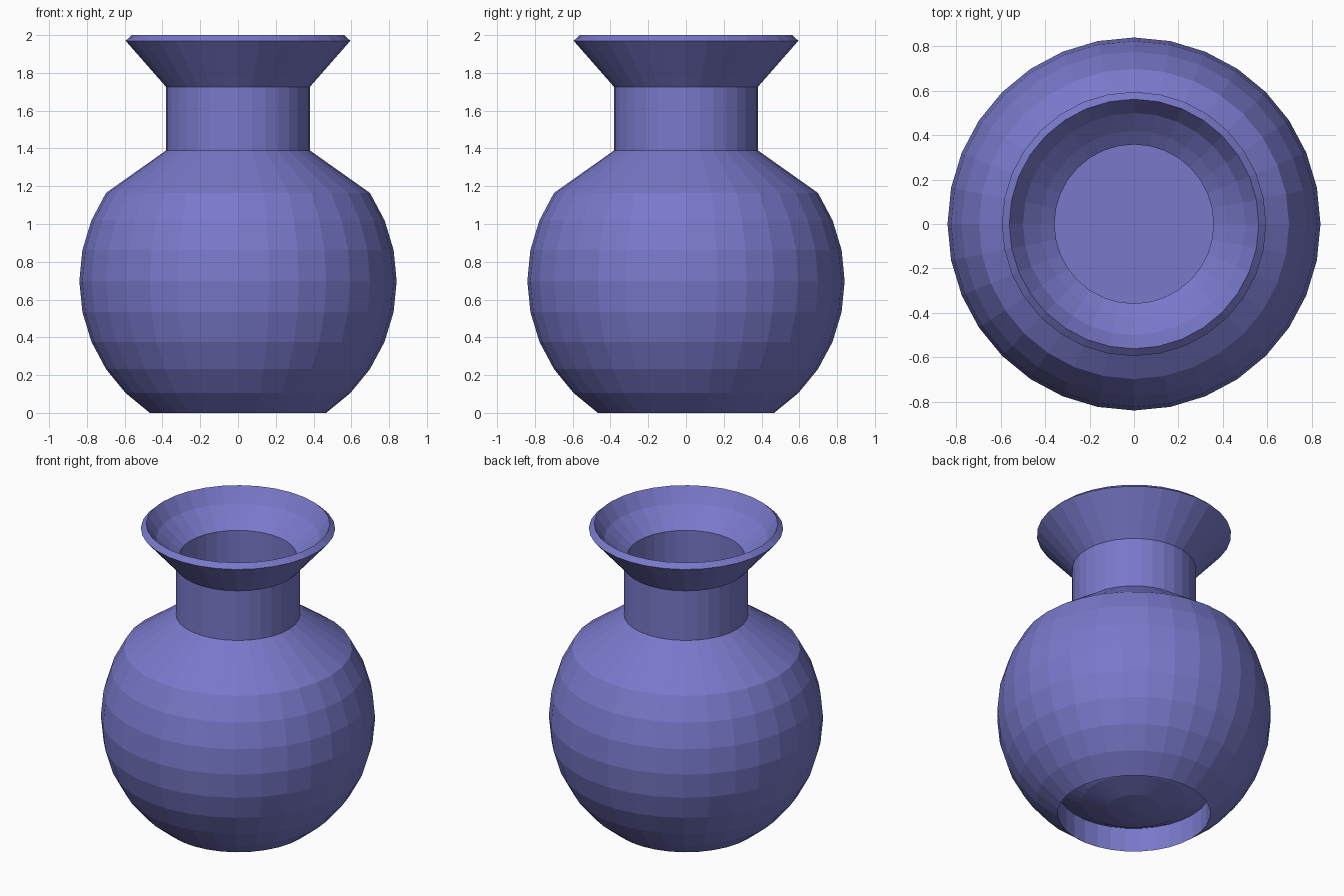
import bpy, bmesh
from math import sin, cos, pi, radians

if "Cube" in bpy.data.objects:
    bpy.data.objects.remove(bpy.data.objects["Cube"])

SIDES = 32
R, CZ = 0.84, 0.698      # body ball radius and centre height
STEP = 11.25             # latitude step in degrees


def ball(k, lift=0.0):
    """Profile point on the body ball at latitude row k."""
    a = radians(STEP * k)
    return (R * cos(a), CZ + R * sin(a) + lift)


def lathe(name, profile, mat):
    """Turn an (r, z) profile around z; r = 0 ends become a single pole vertex."""
    bm = bmesh.new()
    rings = []
    for r, z in profile:
        n = SIDES if r > 1e-6 else 1
        rings.append([bm.verts.new((r * cos(2 * pi * i / SIDES), r * sin(2 * pi * i / SIDES), z))
                      for i in range(n)])
    for a, b in zip(rings, rings[1:]):
        for i in range(SIDES):
            j = (i + 1) % SIDES
            quad = [a[i % len(a)], a[j % len(a)], b[j % len(b)], b[i % len(b)]]
            bm.faces.new(list(dict.fromkeys(quad)))
    bmesh.ops.recalc_face_normals(bm, faces=bm.faces[:])
    me = bpy.data.meshes.new(name)
    bm.to_mesh(me)
    bm.free()
    me.materials.append(mat)
    ob = bpy.data.objects.new(name, me)
    bpy.context.collection.objects.link(ob)
    return ob


glaze = bpy.data.materials.new("blue_violet_glaze")
glaze.diffuse_color = (0.19, 0.19, 0.60, 1)
glaze.use_nodes = True
glaze.node_tree.nodes["Principled BSDF"].inputs["Base Color"].default_value = glaze.diffuse_color

# Recessed underside: the ball's lower cap pushed up inside the foot
underside = [(0, CZ - R + 0.163)] + [ball(k, 0.163) for k in (-7, -6, -5)]

# Rounded body, from the foot ring up to the shoulder
foot = [(ball(-5)[0], 0.0)]
body = foot + [ball(k) for k in range(-4, 4)]

# Straight neck, flared mouth and slanted rim
neck = [(0.38, 1.39), (0.38, 1.725)]
mouth = [(0.595, 1.97), (0.562, 2.0)]

# Bowl-shaped inside of the mouth, then the bore with a flat floor
inside = [(0.50, 1.905), (0.42, 1.835), (0.358, 1.79), (0.358, 1.3), (0, 1.3)]

lathe("vase", underside + body + neck + mouth + inside, glaze)
